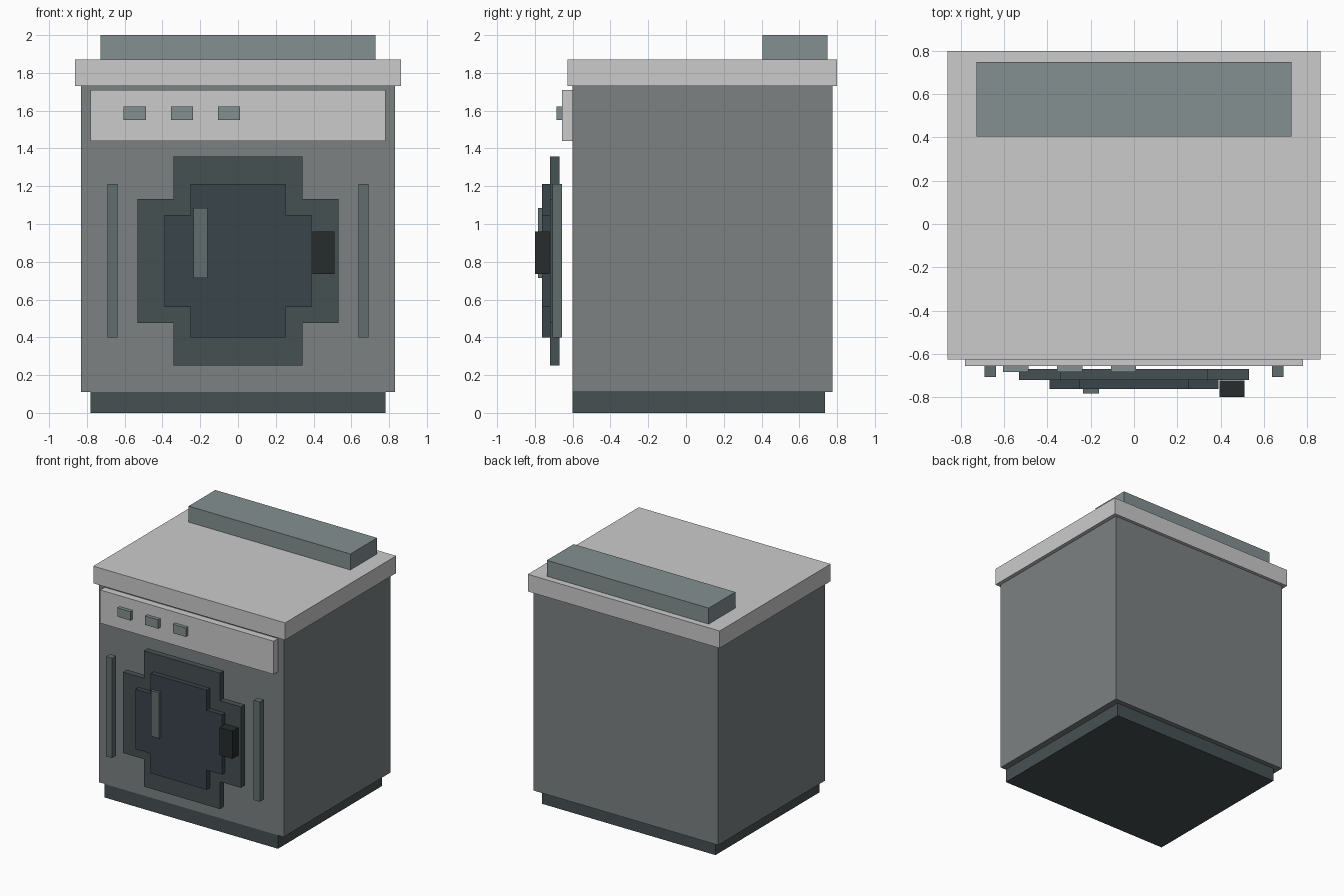
import bpy, bmesh

if "Cube" in bpy.data.objects:
    bpy.data.objects.remove(bpy.data.objects["Cube"])


def material(name, rgb):
    m = bpy.data.materials.new(name)
    m.diffuse_color = (*rgb, 1.0)
    m.use_nodes = True
    m.node_tree.nodes["Principled BSDF"].inputs["Base Color"].default_value = m.diffuse_color
    return m


BODY = material("body_grey", (0.20, 0.22, 0.22))
TRIM = material("trim_grey", (0.23, 0.28, 0.285))
FRAME = material("frame_dark", (0.062, 0.082, 0.085))
GLASS = material("glass_dark", (0.042, 0.058, 0.07))
BLACK = material("handle_black", (0.02, 0.025, 0.025))
ACCENT = material("accent_grey", (0.12, 0.155, 0.155))


def prism(name, outline, y0, y1, mat=None):
    """Extrude an x-z outline from y0 (front) to y1 (back)."""
    bm = bmesh.new()
    face = bm.faces.new([bm.verts.new((x, y0, z)) for x, z in outline])
    ext = bmesh.ops.extrude_face_region(bm, geom=[face], use_keep_orig=True)
    moved = [g for g in ext["geom"] if isinstance(g, bmesh.types.BMVert)]
    bmesh.ops.translate(bm, verts=moved, vec=(0, y1 - y0, 0))
    bmesh.ops.recalc_face_normals(bm, faces=bm.faces)
    me = bpy.data.meshes.new(name)
    bm.to_mesh(me)
    bm.free()
    ob = bpy.data.objects.new(name, me)
    bpy.context.collection.objects.link(ob)
    if mat:
        me.materials.append(mat)
    return ob


def box(name, x, y, z, mat=None):
    (x0, x1), (z0, z1) = x, z
    return prism(name, [(x0, z0), (x1, z0), (x1, z1), (x0, z1)], *y, mat)


def cross(name, wide, narrow, low, high, y, mat):
    """Stepped round door shape: low/high are (outer, inner) z levels."""
    half = [(narrow, low[0]), (narrow, low[1]), (wide, low[1]),
            (wide, high[1]), (narrow, high[1]), (narrow, high[0])]
    return prism(name, half + [(-x, z) for x, z in reversed(half)], *y, mat)


# Cabinet
box("plinth", (-0.78, 0.78), (-0.6, 0.735), (0, 0.11), FRAME)
box("cabinet", (-0.832, 0.832), (-0.6, 0.775), (0.11, 1.73), BODY)
box("lid", (-0.863, 0.863), (-0.627, 0.8), (1.73, 1.87))
box("rear_housing", (-0.728, 0.728), (0.405, 0.748), (1.87, 2.0), TRIM)

# Control panel and buttons
box("control_panel", (-0.78, 0.78), (-0.657, -0.6), (1.44, 1.71))
for i in range(3):
    x = -0.605 + 0.249 * i
    box(f"button_{i + 1}", (x, x + 0.117), (-0.685, -0.657), (1.55, 1.622), TRIM)

# Door
cross("door_frame", 0.531, 0.342, (0.252, 0.475), (1.357, 1.133), (-0.721, -0.67), FRAME)
cross("door_glass", 0.39, 0.252, (0.4, 0.56), (1.211, 1.047), (-0.762, -0.721), GLASS)
box("glass_highlight", (-0.235, -0.161), (-0.783, -0.762), (0.714, 1.086), ACCENT)
box("door_handle", (0.395, 0.51), (-0.8, -0.723), (0.735, 0.96), BLACK)

# Vertical trim bars either side of the door
for side, s in (("left", -1), ("right", 1)):
    box(f"trim_bar_{side}", sorted((s * 0.637, s * 0.692)), (-0.708, -0.657),
        (0.4, 1.212), ACCENT)
